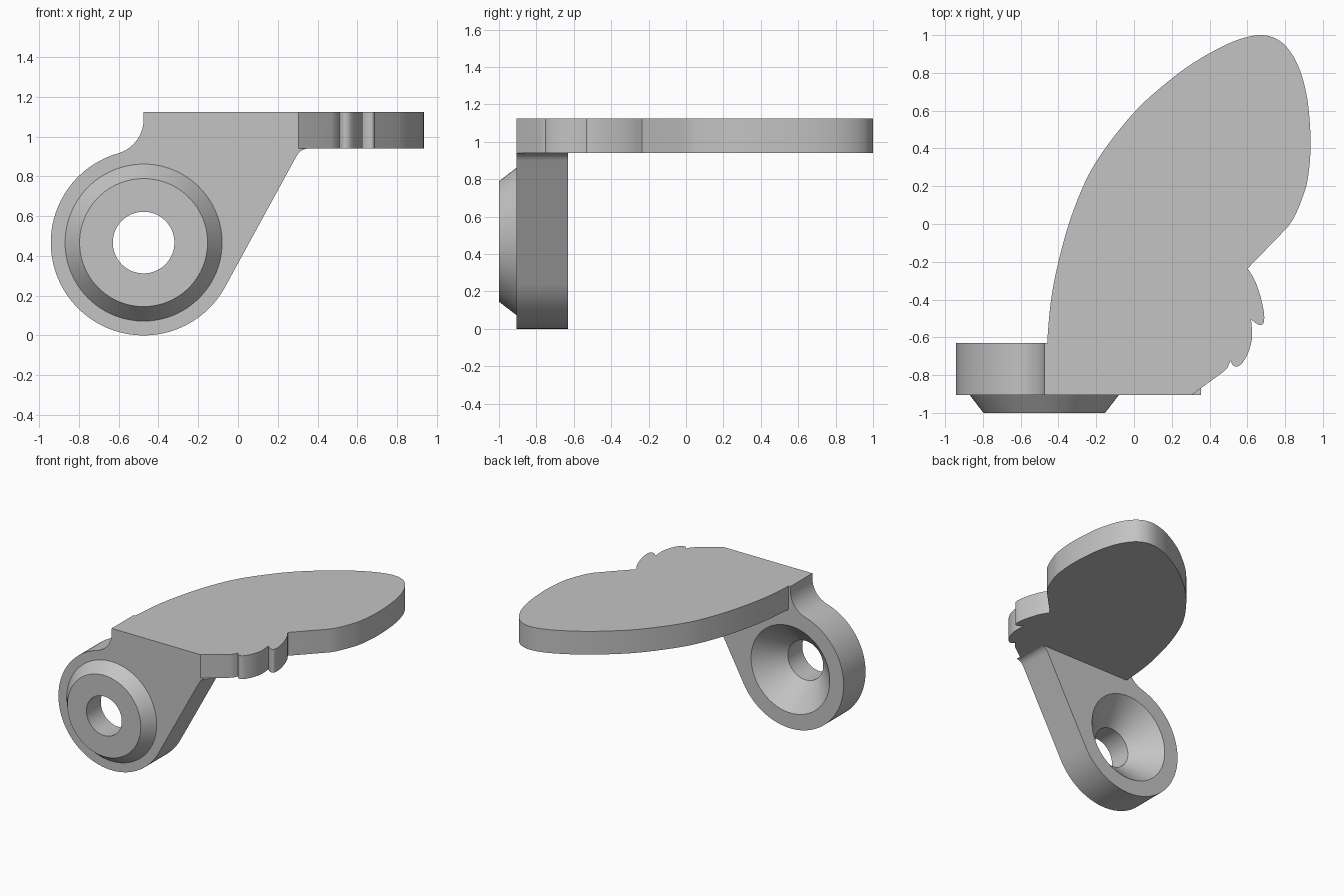
import bpy, bmesh, math
from mathutils import Vector

if "Cube" in bpy.data.objects:
    bpy.data.objects.remove(bpy.data.objects["Cube"])

grey = bpy.data.materials.new("plain grey")
grey.diffuse_color = (0.55, 0.55, 0.55, 1)
grey.use_nodes = True
grey.node_tree.nodes["Principled BSDF"].inputs["Base Color"].default_value = grey.diffuse_color


def make_object(name, bm):
    bmesh.ops.recalc_face_normals(bm, faces=bm.faces)
    mesh = bpy.data.meshes.new(name)
    bm.to_mesh(mesh)
    bm.free()
    mesh.materials.append(grey)
    ob = bpy.data.objects.new(name, mesh)
    bpy.context.collection.objects.link(ob)
    return ob


def extrude(name, points, offset):
    """Solid prism from a closed outline."""
    bm = bmesh.new()
    face = bm.faces.new([bm.verts.new(p) for p in points])
    res = bmesh.ops.extrude_face_region(bm, geom=[face], use_keep_orig=True)
    moved = [g for g in res["geom"] if isinstance(g, bmesh.types.BMVert)]
    bmesh.ops.translate(bm, verts=moved, vec=offset)
    return make_object(name, bm)


def revolve(name, profile, cx, cz, n=96):
    """Closed turned solid about a y axis; profile holds (radius, y)."""
    bm = bmesh.new()
    rings = [[bm.verts.new((cx + r * math.cos(2 * math.pi * i / n), y,
                            cz + r * math.sin(2 * math.pi * i / n)))
              for i in range(n)] for r, y in profile]
    for a, b in zip(rings, rings[1:]):
        for i in range(n):
            j = (i + 1) % n
            bm.faces.new((a[i], a[j], b[j], b[i]))
    bm.faces.new(rings[0])
    bm.faces.new(rings[-1])
    return make_object(name, bm)


def smooth_run(pts, steps=6):
    """Catmull-Rom curve through the points, without the last point."""
    p = [Vector(q) for q in pts]
    p = [2 * p[0] - p[1]] + p + [2 * p[-1] - p[-2]]
    out = []
    for a, b, c, d in zip(p, p[1:], p[2:], p[3:]):
        for k in range(steps):
            t = k / steps
            out.append(0.5 * (2 * b + (c - a) * t + (2 * a - 5 * b + 4 * c - d) * t * t
                              + (3 * b - a - 3 * c + d) * t ** 3))
    return out


def combine(target, tool, operation):
    mod = target.modifiers.new(operation, "BOOLEAN")
    mod.object, mod.operation, mod.solver = tool, operation, "EXACT"
    bpy.context.view_layer.objects.active = target
    bpy.ops.object.modifier_apply(modifier=mod.name)
    bpy.data.objects.remove(tool)


FRONT, BACK = -0.905, -0.63
LOW, TOP = 0.94, 1.125
CX, CZ, R = -0.475, 0.467, 0.467

# wing-shaped top plate: curved runs joined at sharp corners
corner = [(-0.475, FRONT), (0.305, FRONT)]
edge = [(0.305, FRONT), (0.47, -0.785), (0.495, -0.76), (0.51, -0.725)]
lobe_a = [(0.51, -0.725), (0.522, -0.745), (0.54, -0.755), (0.57, -0.74), (0.605, -0.68),
          (0.625, -0.6), (0.62, -0.505)]
lobe_b = [(0.62, -0.505), (0.645, -0.525), (0.67, -0.535), (0.687, -0.52), (0.688, -0.47),
          (0.67, -0.385), (0.64, -0.3), (0.602, -0.235)]
wing = [(0.815, -0.015), (0.85, 0.04), (0.89, 0.135), (0.92, 0.24), (0.935, 0.42),
        (0.922, 0.63), (0.89, 0.78), (0.845, 0.885), (0.79, 0.955), (0.73, 0.99),
        (0.67, 1.0), (0.6, 0.99), (0.5, 0.955), (0.35, 0.875), (0.2, 0.77), (0, 0.59),
        (-0.2, 0.33), (-0.31, 0.1), (-0.39, -0.16), (-0.445, -0.45), (-0.475, FRONT)]
outline = ([Vector(corner[0]), Vector(edge[0])] + [Vector(p) for p in edge[1:3]]
           + smooth_run(lobe_a) + smooth_run(lobe_b) + [Vector(lobe_b[-1])]
           + smooth_run(wing))
bracket = extrude("wing_bracket", [(p.x, p.y, LOW) for p in outline], (0, 0, TOP - LOW))

# hanging lug: round eye, slanted side, filleted into the plate
profile = [(0.305, TOP), (0.305, LOW)]
a, b, c = Vector((0.355, LOW)), Vector((0.315, LOW)), Vector((0.292, 0.898))
profile += [tuple(a * (1 - t) ** 2 + b * 2 * t * (1 - t) + c * t * t)
            for t in [k / 8 for k in range(9)]]
fr = 0.178
fz = CZ + math.sqrt((R + fr) ** 2 - fr ** 2)
join = math.atan2(fz - CZ, -fr)
start, end = math.radians(-28.7), join - 2 * math.pi
for k in range(73):
    t = start + (end - start) * k / 72
    profile.append((CX + R * math.cos(t), CZ + R * math.sin(t)))
for k in range(1, 17):
    t = (join - math.pi) * (1 - k / 16)
    profile.append((CX - fr + fr * math.cos(t), fz + fr * math.sin(t)))
profile.append((CX, TOP))
lug = extrude("lug", [(x, FRONT, z) for x, z in profile], (0, BACK - FRONT, 0))

# tapered boss on the front, countersunk hole from the back
boss = revolve("boss", [(0.322, -1.0), (0.395, FRONT), (0.395, -0.8)], CX, CZ)
hole = revolve("hole", [(0.155, -1.1), (0.155, -0.82), (0.345, BACK), (0.375, -0.6)], CX, CZ)

combine(lug, boss, "UNION")
combine(lug, hole, "DIFFERENCE")
combine(bracket, lug, "UNION")

bpy.ops.object.select_all(action="DESELECT")
bracket.select_set(True)
bpy.context.view_layer.objects.active = bracket
bpy.ops.object.shade_smooth_by_angle(angle=math.radians(30))
